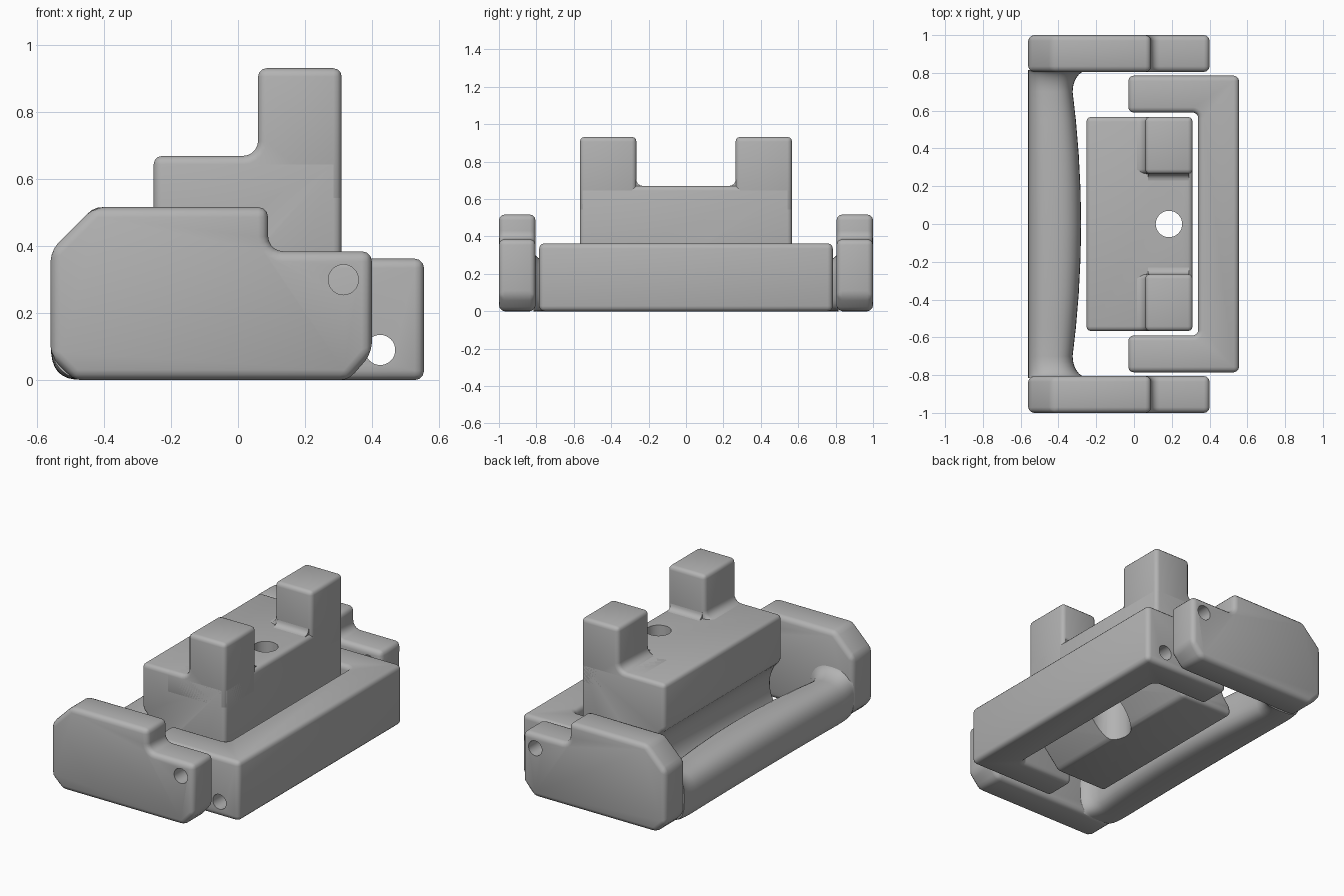
import bpy, bmesh
from math import cos, sin, radians, pi, copysign

cube = bpy.data.objects.get("Cube")
if cube:
    bpy.data.objects.remove(cube, do_unlink=True)

GREY = (0.45, 0.45, 0.45, 1)
mat = bpy.data.materials.new("plain grey")
mat.use_nodes = True
mat.diffuse_color = GREY
mat.node_tree.nodes["Principled BSDF"].inputs["Base Color"].default_value = GREY

PLACE = {"x": lambda u, v, t: (t, u, v),
         "y": lambda u, v, t: (u, t, v),
         "z": lambda u, v, t: (u, v, t)}


def arc(cx, cy, r, a0, a1, n=5):
    angles = [radians(a0 + (a1 - a0) * i / n) for i in range(n + 1)]
    return [(cx + r * cos(a), cy + r * sin(a)) for a in angles]


def loft(name, rings):
    """Closed skin through rings of equal point count, capped at both ends."""
    bm = bmesh.new()
    rows = [[bm.verts.new(p) for p in ring] for ring in rings]
    n = len(rows[0])
    for a, b in zip(rows, rows[1:]):
        for i in range(n):
            j = (i + 1) % n
            bm.faces.new((a[i], a[j], b[j], b[i]))
    bm.faces.new(rows[0])
    bm.faces.new(rows[-1])
    bmesh.ops.recalc_face_normals(bm, faces=bm.faces)
    mesh = bpy.data.meshes.new(name)
    bm.to_mesh(mesh)
    bm.free()
    mesh.materials.append(mat)
    obj = bpy.data.objects.new(name, mesh)
    bpy.context.collection.objects.link(obj)
    return obj


def activate(obj):
    bpy.ops.object.select_all(action="DESELECT")
    obj.select_set(True)
    bpy.context.view_layer.objects.active = obj


def prism(name, axis, profile, t0, t1, bevel=0):
    obj = loft(name, [[PLACE[axis](u, v, t) for u, v in profile] for t in (t0, t1)])
    if bevel:
        mod = obj.modifiers.new("rounding", "BEVEL")
        mod.width = bevel
        mod.segments = 3
        mod.limit_method = "ANGLE"
        mod.angle_limit = radians(30)
        mod.use_clamp_overlap = False
        activate(obj)
        bpy.ops.object.modifier_apply(modifier=mod.name)
    return obj


def drill(obj, axis, u, v, r, t0, t1):
    cutter = prism("cutter", axis, arc(u, v, r, 0, 360 - 11.25, 31), t0, t1)
    cutter.hide_render = True
    mod = obj.modifiers.new("hole", "BOOLEAN")
    mod.operation = "DIFFERENCE"
    mod.solver = "EXACT"
    mod.object = cutter
    activate(obj)
    bpy.ops.object.modifier_apply(modifier=mod.name)
    bpy.data.objects.remove(cutter, do_unlink=True)


def smooth(obj):
    activate(obj)
    bpy.ops.object.shade_smooth_by_angle(angle=radians(35))


parts = []

# Stepped end plates with a pin hole
plate = ([(-0.56, 0.07), (-0.49, 0), (0.33, 0), (0.4, 0.08), (0.4, 0.385)]
         + arc(0.135, 0.43, 0.045, 270, 180)
         + [(0.09, 0.517), (-0.43, 0.517), (-0.56, 0.387)])
for side, y0, y1 in (("front", -1, -0.805), ("back", 0.805, 1)):
    obj = prism(side + "_end_plate", "y", plate, y0, y1, 0.03)
    drill(obj, "y", 0.315, 0.3, 0.045, y0 - 0.1, y1 + 0.1)
    parts.append(obj)


# Grip bar, swelling in the middle and flaring into the plates
def grip_ring(y):
    d = abs(y)
    f = max(0, (d - 0.7) / 0.115)
    flare = 0.085 * (1 - (1 - min(f, 1) ** 2) ** 0.5)
    inner = -0.28 - 0.045 * min(d / 0.7, 1) ** 2 + flare
    top = 0.275 - 0.015 * min(d / 0.7, 1) ** 2 + 0.8 * flare
    cx, w, h = (inner - 0.56) / 2, (inner + 0.56) / 2, top / 2
    ring = []
    for i in range(32):
        c, s = cos(2 * pi * i / 32), sin(2 * pi * i / 32)
        e = 0.8 if s > 0 else 0.6
        ring.append((cx + w * copysign(abs(c) ** e, c), y,
                     h + h * copysign(abs(s) ** e, s)))
    return ring


half = [0.815, 0.808, 0.8, 0.79, 0.775, 0.755, 0.73, 0.7, 0.55, 0.37, 0.18]
parts.append(loft("grip_bar", [grip_ring(y) for y in
                               [-d for d in half] + [0] + half[::-1]]))

# U-shaped body with a long pin hole
u_shape = ([(0.556, -0.785), (0.556, 0.785), (-0.03, 0.785), (-0.03, 0.59)]
           + arc(0.31, 0.56, 0.03, 90, 0) + arc(0.31, -0.56, 0.03, 0, -90)
           + [(-0.03, -0.59), (-0.03, -0.785)])
body = prism("u_body", "z", u_shape, 0, 0.363, 0.028)
drill(body, "y", 0.425, 0.09, 0.045, -1, 1)
parts.append(body)

# Sliding block, hollowed for the fingers on one side
block = ([(-0.252, 0.67)] + arc(-0.378, 0.235, 0.2, 51, -51, 10)
         + [(-0.252, 0.02), (0.1, 0.02), (0.31, 0.25), (0.31, 0.67)])
slider = prism("sliding_block", "y", block, -0.567, 0.567, 0.025)
drill(slider, "z", 0.185, 0, 0.07, -0.2, 1)
drill(slider, "z", 0.185, 0, 0.125, -0.2, 0.3)
parts.append(slider)

# Two posts with rounded feet
post = ([(-0.1, 0.52), (0.31, 0.52), (0.31, 0.932), (0.06, 0.932)]
        + arc(0.015, 0.715, 0.045, 0, -90) + [(-0.1, 0.67)])
for side, s in (("front", -1), ("back", 1)):
    y0, y1 = sorted((s * 0.265, s * 0.567))
    parts.append(prism(side + "_post", "y", post, y0, y1, 0.025))
    foot = [(s * y, z) for y, z in
            arc(0.23, 0.705, 0.035, -90, 0) + [(0.29, 0.705), (0.29, 0.65), (0.23, 0.65)]]
    parts.append(prism(side + "_post_foot", "x", foot, 0.075, 0.29))

for obj in parts:
    smooth(obj)
